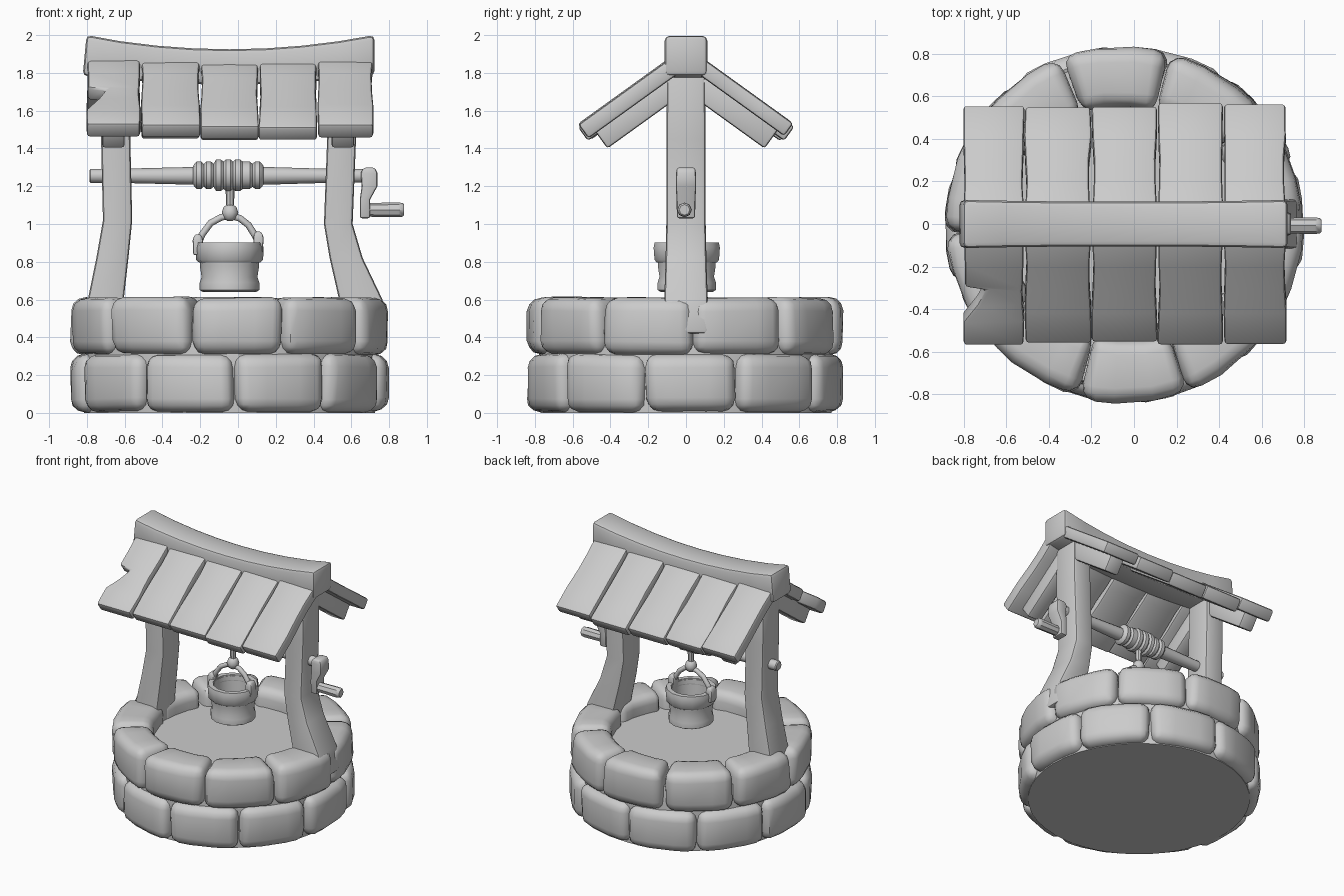
import bpy, bmesh, math, random
from math import sin, cos, pi, radians
from mathutils import Vector

if "Cube" in bpy.data.objects:
    bpy.data.objects.remove(bpy.data.objects["Cube"])

random.seed(4)
CX = -0.045            # centre of the stone ring


def jit(a):
    return random.uniform(-a, a)


def finish(name, bm, bevel=0.0, seg=2, limit=0.7):
    """Bevel the hard edges and turn the bmesh into a smooth-by-angle object."""
    bmesh.ops.recalc_face_normals(bm, faces=bm.faces)
    if bevel:
        es = [e for e in bm.edges if e.calc_face_angle(0) > limit]
        bmesh.ops.bevel(bm, geom=es, offset=bevel, segments=seg, profile=0.5,
                        affect='EDGES', clamp_overlap=True)
    me = bpy.data.meshes.new(name)
    bm.to_mesh(me)
    bm.free()
    ob = bpy.data.objects.new(name, me)
    bpy.context.collection.objects.link(ob)
    bpy.ops.object.select_all(action='DESELECT')
    ob.select_set(True)
    bpy.context.view_layer.objects.active = ob
    bpy.ops.object.shade_smooth_by_angle(angle=radians(40))
    return ob


def loft(name, rings, bevel=0.0, seg=2):
    """Skin a list of equal-length point rings and cap both ends."""
    bm = bmesh.new()
    vs = [[bm.verts.new(p) for p in r] for r in rings]
    n = len(vs[0])
    for a, b in zip(vs, vs[1:]):
        for i in range(n):
            j = (i + 1) % n
            bm.faces.new((a[i], a[j], b[j], b[i]))
    bm.faces.new(vs[0])
    bm.faces.new(vs[-1])
    return finish(name, bm, bevel, seg)


def rect_z(x0, x1, hy, z):
    return [(x0, -hy, z), (x1, -hy, z), (x1, hy, z), (x0, hy, z)]


def lathe_z(name, x, y, prof, n=12, wob=0.0):
    loft(name, [[(x + (r + jit(wob)) * cos(2 * pi * i / n),
                  y + (r + jit(wob)) * sin(2 * pi * i / n), z)
                 for i in range(n)] for r, z in prof])


def lathe_x(name, y, z, prof, n=12):
    loft(name, [[(x, y + r * cos(2 * pi * i / n), z + r * sin(2 * pi * i / n))
                 for i in range(n)] for x, r in prof])


# Stone rings: ten rounded blocks per course, bent round the well
def stone(name, ang, z0, z1, r0, r1):
    bm = bmesh.new()
    bmesh.ops.create_cube(bm, size=2)
    ht = 0.83 * radians(18) - 0.002
    for v in bm.verts:
        v.co = Vector((v.co.x * ht + jit(0.012),
                       (r0 + r1) / 2 + v.co.y * (r1 - r0) / 2 + jit(0.012),
                       (z0 + z1) / 2 + v.co.z * (z1 - z0) / 2 + jit(0.006)))
    for t in (-0.09, 0.09):
        bmesh.ops.bisect_plane(bm, geom=bm.verts[:] + bm.edges[:] + bm.faces[:],
                               plane_co=(t, 0, 0), plane_no=(1, 0, 0))
    es = [e for e in bm.edges if e.calc_face_angle(0) > 0.7]
    bmesh.ops.bevel(bm, geom=es, offset=0.07, segments=3, profile=0.5,
                    affect='EDGES', clamp_overlap=True)
    for v in bm.verts:
        t, r, z = v.co
        a = radians(ang) + t / 0.83
        v.co = (CX + r * cos(a) + jit(0.003), r * sin(a) + jit(0.003), max(z, 0.0))
    finish(name, bm)


for k in range(10):
    stone(f"lower_stone_{k}", -70 + 36 * k, 0.005, 0.312, 0.56, 0.84)
    stone(f"upper_stone_{k}", -87 + 36 * k, 0.308, 0.61, 0.55, 0.835)

# Solid core closing the base and forming the water level
lathe_z("well_core", CX, 0, [(0.77, 0), (0.78, 0.3), (0.765, 0.48)], 40)

# Bent side posts
loft("left_post", [rect_z(-0.81, -0.60, 0.118, 0.42), rect_z(-0.795, -0.605, 0.115, 0.60),
                   rect_z(-0.75, -0.58, 0.108, 0.82), rect_z(-0.715, -0.56, 0.104, 1.02),
                   rect_z(-0.725, -0.57, 0.104, 1.45), rect_z(-0.73, -0.58, 0.10, 1.82)], 0.02)
loft("right_post", [rect_z(0.565, 0.79, 0.118, 0.42), rect_z(0.535, 0.765, 0.115, 0.60),
                    rect_z(0.485, 0.66, 0.108, 0.82), rect_z(0.455, 0.607, 0.104, 1.0),
                    rect_z(0.472, 0.625, 0.104, 1.45), rect_z(0.475, 0.625, 0.10, 1.82)], 0.02)

# Sagging ridge beam
rings = []
for i in range(9):
    u = i / 4 - 1
    x, drop = CX + 0.767 * u, 0.075 * (1 - u * u)
    hy = 0.105 + 0.008 * u * u
    zt, zb = 2.0 - drop, 1.785 - drop * 0.6
    dx = 0.01 if i == 0 else 0
    rings.append([(x - dx, -hy, zb), (x - dx, hy, zb), (x + dx, hy, zt), (x + dx, -hy, zt)])
loft("ridge_beam", rings, 0.025)


# Roof slope: position along the slope and depth below its surface
def slope(side, yt, off):
    return side * (yt - off * 0.584), 1.86 - 0.72 * (yt - 0.11) - off * 0.81


# Roof planks, five per side, one with a chipped edge
EDGES = [-0.805, -0.515, -0.20, 0.11, 0.42, 0.715]
for side in (-1, 1):
    for i in range(5):
        chip = side == -1 and i == 0
        end = 0.565 + jit(0.012)
        thick = 0.09 + jit(0.008)
        sag = (0.0, 0.012, 0.02, 0.012, 0.0)[i]
        lift = jit(0.005) - sag
        ys = [0.04, 0.2, 0.30, 0.315, 0.38, 0.46, end] if chip else [0.04, 0.2, 0.31, 0.42, end]
        rings = []
        for j, yt in enumerate(ys):
            mid = 0.006 if 0.15 < yt < 0.4 else 0.0
            xl = EDGES[i] + 0.002 + mid + jit(0.004)
            xr = EDGES[i + 1] - 0.002 - mid + jit(0.004)
            if chip and j == 3:
                xl += 0.10
            if chip and j == 4:
                xl += 0.06
            (ya, za), (yb, zb) = slope(side, yt, 0), slope(side, yt, thick)
            rings.append([(xl, ya, za + lift), (xr, ya, za + lift),
                          (xr, yb, zb + lift), (xl, yb, zb + lift)])
        loft(f"roof_plank_{'front' if side < 0 else 'back'}_{i}", rings, 0.016)
    # Rafters under the planks at each post
    for label, x in (("left", -0.66), ("right", 0.555)):
        rings = []
        for yt in (0.10, 0.53):
            (ya, za), (yb, zb) = slope(side, yt, 0.07), slope(side, yt, 0.195)
            rings.append([(x - 0.06, ya, za), (x + 0.06, ya, za),
                          (x + 0.06, yb, zb), (x - 0.06, yb, zb)])
        loft(f"{label}_rafter_{'front' if side < 0 else 'back'}", rings, 0.015)

# Axle with rope wound round its middle
lathe_x("axle", 0, 1.255, [(-0.787, 0.03), (-0.78, 0.037), (-0.6, 0.038), (-0.23, 0.047),
                           (0.14, 0.047), (0.45, 0.038), (0.68, 0.036)])
coil = [(-0.237, 0.05)]
for i in range(7):
    x = -0.232 + i * 0.0515
    r = 0.086 if 2 <= i <= 4 else 0.074
    coil += [(x, r - 0.012), (x + 0.013, r), (x + 0.038, r), (x + 0.051, r - 0.012)]
# drop duplicate seams between neighbouring wraps
coil = [p for i, p in enumerate(coil) if i == 0 or p[0] - coil[i - 1][0] > 0.002] + [(0.135, 0.05)]
lathe_x("rope_coil", 0, 1.258, coil, 14)

# Crank arm and handle
loft("crank_arm", [rect_z(0.645, 0.70, 0.048, 1.03), rect_z(0.645, 0.70, 0.05, 1.13),
                   rect_z(0.655, 0.738, 0.054, 1.2), rect_z(0.65, 0.738, 0.052, 1.27),
                   rect_z(0.665, 0.725, 0.05, 1.298)], 0.012)
lathe_x("crank_handle", -0.008, 1.075, [(0.67, 0.036), (0.85, 0.039), (0.872, 0.036), (0.88, 0.028)], 8)

# Rope and knot
RX = -0.042
lathe_z("rope", RX, 0, [(0.024, 1.2), (0.022, 1.13), (0.02, 1.06)], 8)
lathe_z("rope_knot", RX, 0, [(0.012, 1.015), (0.034, 1.03), (0.044, 1.06), (0.034, 1.09), (0.02, 1.1)], 10)

# Bucket: hollow body, bulging rim hoop and lower hoop
BX, BY = -0.045, 0.004
lathe_z("bucket_body", BX, BY, [(0.14, 0.64), (0.158, 0.65), (0.158, 0.69), (0.148, 0.72),
                                (0.157, 0.78), (0.16, 0.895), (0.135, 0.895), (0.12, 0.68)], 14)
ring_prof = [(0.162, 0.795), (0.175, 0.81), (0.18, 0.875), (0.174, 0.902), (0.14, 0.902), (0.132, 0.86)]
bm = bmesh.new()
rows = [[bm.verts.new((BX + (r + (jit(0.004) if r > 0.15 else 0)) * cos(2 * pi * i / 14),
                       BY + r * sin(2 * pi * i / 14), z)) for i in range(14)] for r, z in ring_prof]
for k in range(len(rows)):
    a, b = rows[k], rows[(k + 1) % len(rows)]
    for i in range(14):
        j = (i + 1) % 14
        bm.faces.new((a[i], a[j], b[j], b[i]))
finish("bucket_rim_hoop", bm)

# Handle lugs on the bucket
for label, x, z in (("left", -0.213, 0.895), ("right", 0.108, 0.91)):
    loft(f"{label}_bucket_lug", [rect_z(x - 0.024, x + 0.024, 0.034, z - 0.06),
                                 rect_z(x - 0.027, x + 0.027, 0.034, z + 0.02),
                                 rect_z(x - 0.016, x + 0.016, 0.028, z + 0.05)], 0.01)

# Bucket handle as a bent rod
cu = bpy.data.curves.new("bucket_handle", 'CURVE')
cu.dimensions = '3D'
cu.bevel_depth = 0.018
cu.bevel_resolution = 2
cu.use_fill_caps = True
sp = cu.splines.new('POLY')
path = [(-0.208, 0.90), (-0.19, 0.945), (-0.145, 1.005), (-0.09, 1.035), (-0.042, 1.045),
        (0.01, 1.03), (0.055, 0.995), (0.09, 0.94), (0.105, 0.91)]
sp.points.add(len(path) - 1)
for p, (x, z) in zip(sp.points, path):
    p.co = (x, 0, z, 1)
bpy.context.collection.objects.link(bpy.data.objects.new("bucket_handle", cu))
